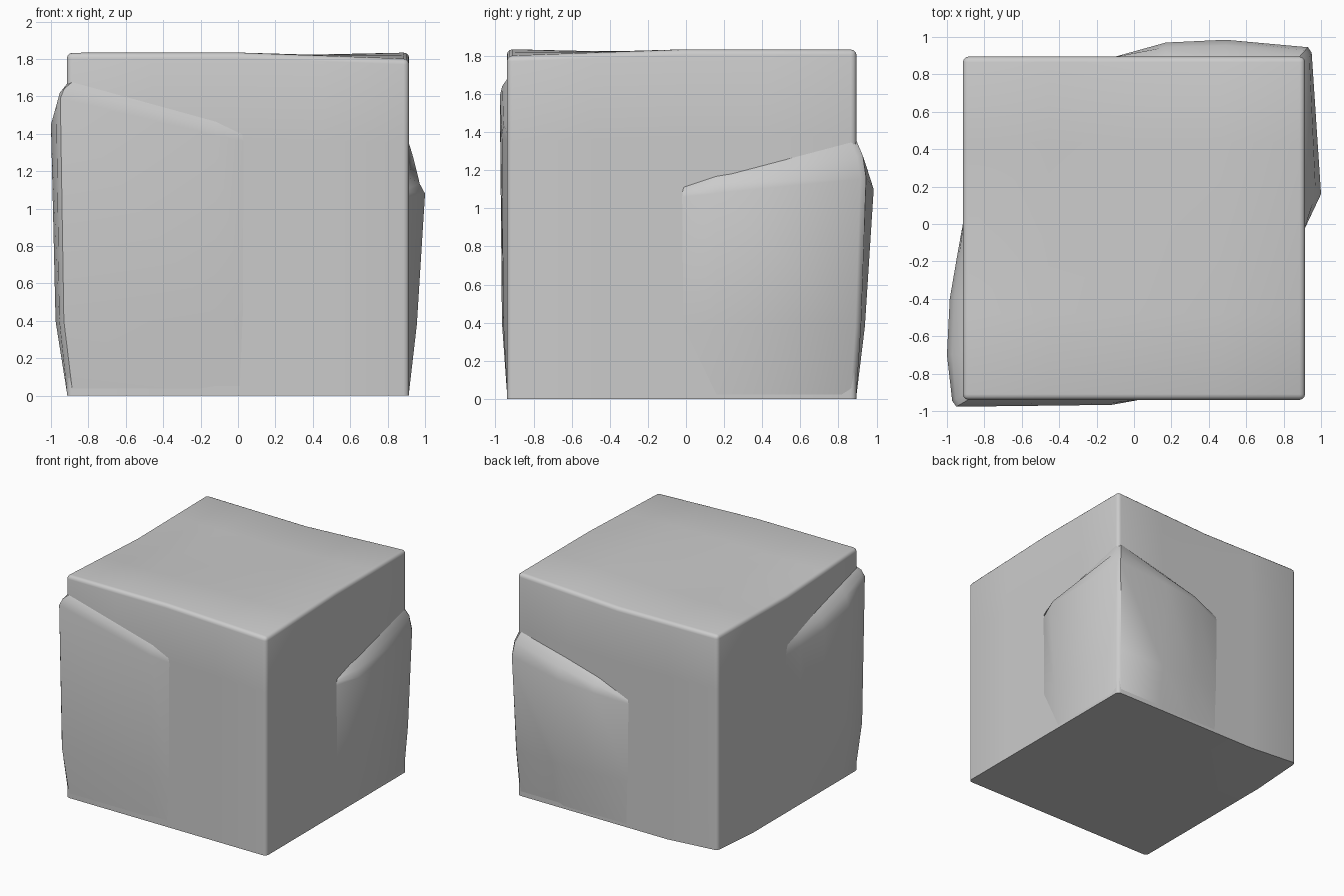
import bpy, bmesh
from mathutils import Vector

if "Cube" in bpy.data.objects:
    bpy.data.objects.remove(bpy.data.objects["Cube"])

X, Y0, Y1 = 0.915, -0.94, 0.895


def finish(name, bm, angle):
    bmesh.ops.recalc_face_normals(bm, faces=bm.faces)
    me = bpy.data.meshes.new(name)
    bm.to_mesh(me)
    bm.free()
    ob = bpy.data.objects.new(name, me)
    bpy.context.collection.objects.link(ob)
    bpy.ops.object.select_all(action='DESELECT')
    ob.select_set(True)
    bpy.context.view_layer.objects.active = ob
    bpy.ops.object.shade_smooth_by_angle(angle=angle)
    return ob


# Main block: gridded cube with a gently warped top and softened edges
TOP = [[1.835, 1.835, 1.80], [1.79, 1.815, 1.835], [1.80, 1.79, 1.835]]


def top_height(u, v):
    i, j = min(int(u + 1), 1), min(int(v + 1), 1)
    a, b = u + 1 - i, v + 1 - j
    lo = TOP[j][i] * (1 - a) + TOP[j][i + 1] * a
    hi = TOP[j + 1][i] * (1 - a) + TOP[j + 1][i + 1] * a
    return lo * (1 - b) + hi * b


bm = bmesh.new()
bmesh.ops.create_cube(bm, size=2)
bmesh.ops.subdivide_edges(bm, edges=bm.edges[:], cuts=3, use_grid_fill=True)
for v in bm.verts:
    u, w, t = v.co
    base = 0.03 if (u < -0.9 and w > 0.9) else 0.0
    z = base + (top_height(u, w) - base) * (t + 1) / 2
    v.co = (u * X, (Y0 + Y1) / 2 + w * (Y1 - Y0) / 2, z)
bm.normal_update()
soft = [e for e in bm.edges if e.calc_face_angle(0) > 1.0
        and max(v.co.z for v in e.verts) > 0.1]
bmesh.ops.bevel(bm, geom=soft, offset=0.03, segments=3, profile=0.5, affect='EDGES')
finish("stone_block", bm, 0.7)


# Raised corner slabs: columns of (base xy, outer xy, top height, lip drop)
def slab(name, columns, low_z, low_f):
    bm = bmesh.new()
    grid = []
    for bx, by, ox, oy, zt, drop in columns:
        b, o = Vector((bx, by)) * 0.997, Vector((ox, oy))
        rows = [(0, zt), (0.68, zt - drop * 0.42), (1, zt - drop), (low_f, low_z), (0, 0)]
        grid.append([bm.verts.new((*b.lerp(o, f), z)) for f, z in rows])
    for p, q in zip(grid, grid[1:]):
        for i in range(len(p) - 1):
            bm.faces.new((p[i], q[i], q[i + 1], p[i + 1]))
    # round the vertical corner between the two corner columns
    bmesh.ops.recalc_face_normals(bm, faces=bm.faces)
    if sum((f.normal.dot(Vector((*f.calc_center_median().xy, 0))) for f in bm.faces)) < 0:
        bmesh.ops.reverse_faces(bm, faces=bm.faces)
    me_ob = finish(name, bm, 0.85)
    return me_ob


slab("front_left_slab", [
    (-X, 0.0, -X, 0.0, 1.38, 0.08),
    (-X, -0.15, -0.942, -0.15, 1.43, 0.10),
    (-X, -0.40, -0.985, -0.40, 1.52, 0.14),
    (-X, -0.70, -1.0, -0.70, 1.61, 0.16),
    (-X, -0.91, -0.972, -0.945, 1.67, 0.12),
    (-0.885, Y0, -0.95, -0.977, 1.68, 0.09),
    (-0.12, Y0, -0.12, -0.967, 1.47, 0.08),
    (0.03, Y0, 0.03, Y0, 1.42, 0.06)], 0.4, 0.72)

slab("back_right_slab", [
    (X, -0.02, X, -0.02, 1.11, 0.05),
    (X, 0.16, 1.0, 0.16, 1.17, 0.09),
    (X, 0.865, 0.95, 0.915, 1.355, 0.20),
    (0.885, Y1, 0.93, 0.945, 1.36, 0.20),
    (0.49, Y1, 0.49, 0.985, 1.26, 0.16),
    (0.17, Y1, 0.17, 0.97, 1.17, 0.10),
    (-0.10, Y1, -0.10, Y1, 1.08, 0.06)], 0.38, 0.5)
